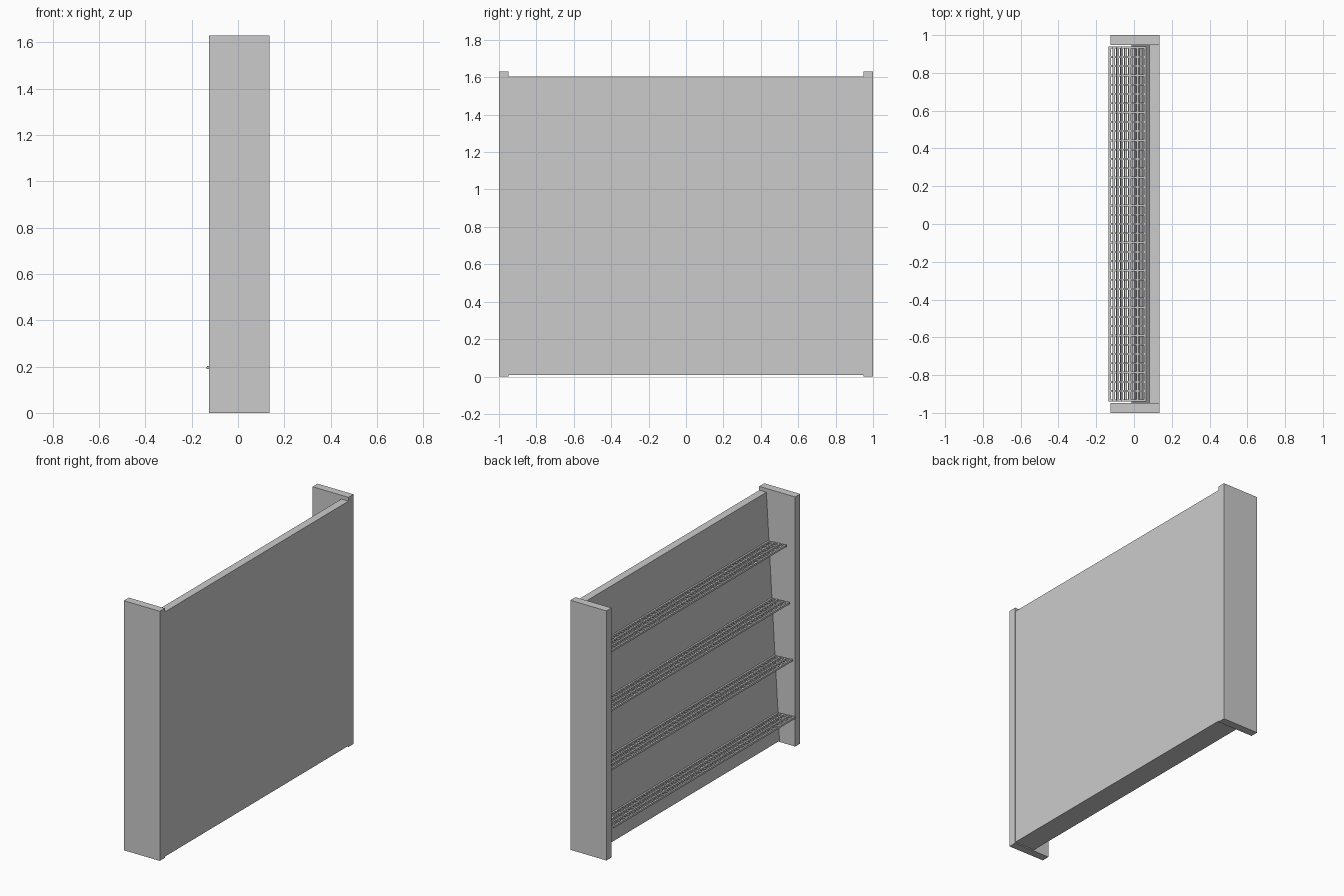
import bpy, bmesh, math
from mathutils import Matrix, Vector

if "Cube" in bpy.data.objects:
    bpy.data.objects.remove(bpy.data.objects["Cube"])


def finish(name, bm):
    bmesh.ops.recalc_face_normals(bm, faces=bm.faces)
    me = bpy.data.meshes.new(name)
    bm.to_mesh(me)
    bm.free()
    ob = bpy.data.objects.new(name, me)
    bpy.context.collection.objects.link(ob)
    return ob


def add_box(bm, centre, size):
    m = Matrix.Translation(centre) @ Matrix.Diagonal((*size, 1))
    bmesh.ops.create_cube(bm, size=1, matrix=m)


# Upright end panels
for side, label in ((-1, "left"), (1, "right")):
    bm = bmesh.new()
    add_box(bm, (0.005, side * 0.974, 0.815), (0.26, 0.052, 1.63))
    finish(label + "_end_panel", bm)

# Wedge-shaped back with a leaning display face
BOTTOM_X, TOP_X, Z0, Z1 = -0.012, 0.083, 0.007, 1.605
bm = bmesh.new()
profile = [(BOTTOM_X, Z0), (0.134, Z0), (0.134, Z1), (TOP_X, Z1)]
face = bm.faces.new([bm.verts.new((x, -0.949, z)) for x, z in profile])
ext = bmesh.ops.extrude_face_region(bm, geom=[face])
bmesh.ops.translate(bm, vec=(0, 1.898, 0),
                    verts=[v for v in ext["geom"] if isinstance(v, bmesh.types.BMVert)])
finish("leaning_back_panel", bm)

# Wire-grid shelves standing square to the leaning face
lean = math.atan2(TOP_X - BOTTOM_X, Z1 - Z0)
DEPTH, HALF, BAR = 0.134, 0.94, 0.012
RAILS, CELLS = 4, 38
for i in range(4):
    bm = bmesh.new()
    for r in range(RAILS):
        x = -BAR / 2 - r * (DEPTH - BAR) / (RAILS - 1)
        add_box(bm, (x, 0, 0), (BAR, 2 * HALF, BAR))
    for c in range(CELLS + 1):
        y = -HALF + BAR / 2 + c * (2 * HALF - BAR) / CELLS
        add_box(bm, (-DEPTH / 2, y, 0), (DEPTH - 0.004, BAR * 0.8, BAR * 0.8))
    ob = finish(f"grid_shelf_{i + 1}", bm)
    z = 0.188 + i * 0.368
    x = BOTTOM_X + (z - Z0) * math.tan(lean)
    ob.location = Vector((x, 0, z))
    ob.rotation_euler = (0, lean, 0)
